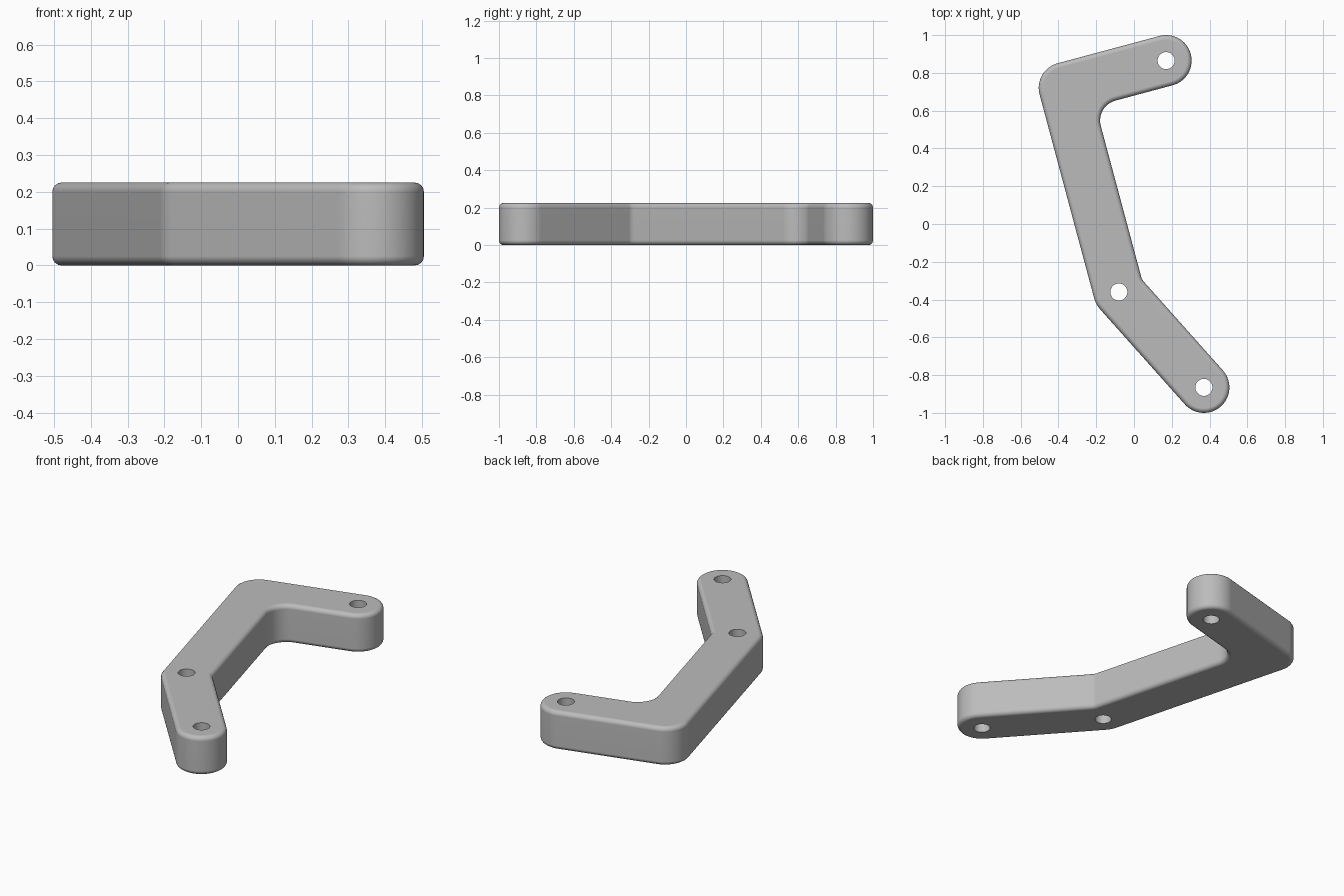
import bpy
import bmesh
from math import radians, cos, sin, atan2, degrees
from mathutils import Vector

cube = bpy.data.objects.get("Cube")
if cube:
    bpy.data.objects.remove(cube, do_unlink=True)

HEIGHT = 0.225
R = 0.135          # half width of the arms and radius of their ends
HOLE_R = 0.045


def heading(deg):
    return Vector((cos(radians(deg)), sin(radians(deg))))


def arc(centre, radius, start, end, steps):
    return [centre + radius * heading(start + (end - start) * i / steps)
            for i in range(steps + 1)]


def fillet(joint, radius, start, end, steps):
    """Concave arc joining the inner edges of two arms."""
    middle = (start + end) / 2
    reach = (R + radius) / cos(radians((start - end) / 2))
    return arc(joint + reach * heading(middle), radius, start + 180, end + 180, steps)


# Centre line: short arm end, square elbow, bend, long arm end
short_end = Vector((0.17, 0.865))
bend = Vector((-0.08, -0.36))
long_end = Vector((0.37, -0.865))
u, v = heading(15), heading(105)
elbow = u * bend.dot(u) + v * short_end.dot(v)
leg = long_end - bend
leg_normal = degrees(atan2(leg.y, leg.x)) + 90

# Rounded outline, anticlockwise
outline = (arc(short_end, R, -75, 105, 32)
           + arc(elbow, R, 105, 195, 16)
           + arc(bend, R, 195, leg_normal + 180, 6)
           + arc(long_end, R, leg_normal + 180, leg_normal + 360, 32)
           + fillet(bend, 0.06, leg_normal, 15, 5)
           + fillet(elbow, 0.11, 15, -75, 16))

bm = bmesh.new()
base = bm.faces.new([bm.verts.new((p.x, p.y, 0)) for p in outline])
result = bmesh.ops.extrude_face_region(bm, geom=[base])
bmesh.ops.translate(bm, vec=(0, 0, HEIGHT),
                    verts=[g for g in result["geom"] if isinstance(g, bmesh.types.BMVert)])
bmesh.ops.recalc_face_normals(bm, faces=bm.faces)
mesh = bpy.data.meshes.new("bracket")
bm.to_mesh(mesh)
bm.free()
bracket = bpy.data.objects.new("bracket", mesh)
bpy.context.collection.objects.link(bracket)

# Plain grey
grey = bpy.data.materials.new("grey")
grey.use_nodes = True
grey.diffuse_color = (0.5, 0.5, 0.5, 1)
grey.node_tree.nodes["Principled BSDF"].inputs["Base Color"].default_value = (0.5, 0.5, 0.5, 1)
mesh.materials.append(grey)

# Rounded rims
bevel = bracket.modifiers.new("rounded_rims", "BEVEL")
bevel.width = 0.025
bevel.segments = 4
bevel.limit_method = "ANGLE"
bevel.angle_limit = radians(60)

# Through holes
cutters = []
for centre in (short_end, bend, long_end):
    bpy.ops.mesh.primitive_cylinder_add(vertices=40, radius=HOLE_R, depth=HEIGHT * 2,
                                        location=(centre.x, centre.y, HEIGHT / 2))
    cutter = bpy.context.object
    cutter.name = "hole_cutter"
    cutter.hide_render = True
    cutter.data.materials.append(grey)
    cut = bracket.modifiers.new("bolt_hole", "BOOLEAN")
    cut.operation = "DIFFERENCE"
    cut.solver = "EXACT"
    cut.object = cutter
    cutters.append(cutter)

bpy.ops.object.select_all(action="DESELECT")
bracket.select_set(True)
bpy.context.view_layer.objects.active = bracket
for name in [m.name for m in bracket.modifiers]:
    bpy.ops.object.modifier_apply(modifier=name)
for cutter in cutters:
    bpy.data.objects.remove(cutter, do_unlink=True)

# Smooth sides with crisp hole edges and flat top and bottom
bpy.ops.object.shade_smooth_by_angle(angle=radians(35))
normals = bracket.modifiers.new("flat_faces", "WEIGHTED_NORMAL")
normals.keep_sharp = True
